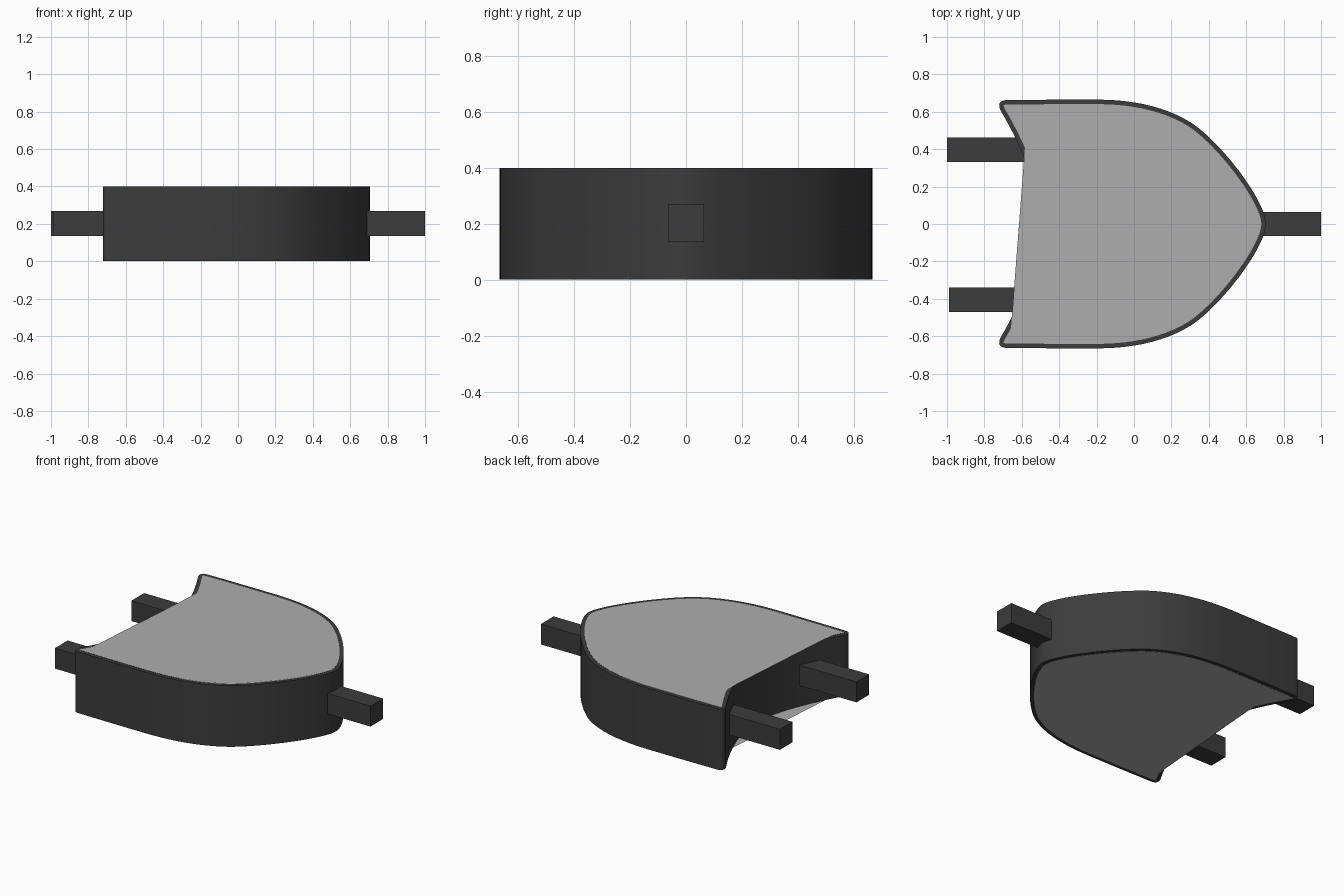
import bpy, bmesh
from mathutils import Vector
from mathutils.geometry import interpolate_bezier

if "Cube" in bpy.data.objects:
    bpy.data.objects.remove(bpy.data.objects["Cube"])

H = 0.4      # body height
RIM = 0.024  # wall thickness


def material(name, v):
    m = bpy.data.materials.new(name)
    m.diffuse_color = (v, v, v, 1)
    m.use_nodes = True
    m.node_tree.nodes["Principled BSDF"].inputs["Base Color"].default_value = m.diffuse_color
    return m


dark, light = material("dark_grey", 0.045), material("light_grey", 0.42)


def make(name, bm, mat, recalc=True):
    if recalc:
        bmesh.ops.recalc_face_normals(bm, faces=bm.faces)
    me = bpy.data.meshes.new(name)
    bm.to_mesh(me)
    bm.free()
    me.materials.append(mat)
    ob = bpy.data.objects.new(name, me)
    bpy.context.collection.objects.link(ob)
    return ob


# Half outline, from the nose round the rear corner to the middle of the concave back
segments = [
    ((.705, 0), (.705, .13), (.45, .453), (.3, .545), 20),
    ((.3, .545), (.17, .625), (0, .665), (-.2, .665), 12),
    ((-.2, .665), (-.35, .665), (-.5, .665), (-.685, .662), 4),
    ((-.685, .662), (-.715, .662), (-.73, .645), (-.715, .61), 7),
    ((-.715, .61), (-.65, .5), (-.5, .22), (-.5, 0), 20),
]
half = []
for a, b, c, d, n in segments:
    half += [p.to_2d() for p in interpolate_bezier(
        *(Vector((*q, 0)) for q in (a, b, c, d)), n)][:-1]
outer = half + [Vector((-.5, 0))] + [Vector((p.x, -p.y)) for p in half[:0:-1]]

# Inward offset of the outline (runs counter-clockwise)
n = len(outer)
inner = []
for i, p in enumerate(outer):
    t = (outer[(i + 1) % n] - outer[i - 1]).normalized()
    inner.append(p + Vector((-t.y, t.x)) * RIM)

# Wall ring
bm = bmesh.new()
top_z, low_z = H - 0.001, 0.001
loops = [[bm.verts.new((p.x, p.y, z)) for p in ring]
         for ring, z in ((outer, low_z), (outer, top_z), (inner, top_z), (inner, low_z))]
for k in range(4):
    a, b = loops[k], loops[(k + 1) % 4]
    for i in range(n):
        j = (i + 1) % n
        bm.faces.new((a[i], a[j], b[j], b[i]))
wall = make("body_wall", bm, dark)
bpy.context.view_layer.objects.active = wall
wall.select_set(True)
bpy.ops.object.shade_smooth_by_angle(angle=0.6)

# Thin covers, whose rear edge cuts straight across the concave back
cover = [p for i, p in enumerate(inner)
         if not (outer[i].x < -.45 and -.54 < p.y < .40)]
for name, z, order in (("top_cover", H, 1), ("bottom_cover", 0, -1)):
    bm = bmesh.new()
    bm.faces.new([bm.verts.new((p.x, p.y, z)) for p in cover[::order]])
    make(name, bm, light, recalc=False)


# Square connector bars
def bar(name, x0, x1, y):
    bm = bmesh.new()
    bmesh.ops.create_cube(bm, size=1)
    for v in bm.verts:
        v.co = ((x0 + x1) / 2 + v.co.x * (x1 - x0), y + v.co.y * .13, .203 + v.co.z * .133)
    make(name, bm, dark)


bar("output_bar", .69, 1, 0)
bar("input_bar_rear", -1, -.57, .397)
bar("input_bar_front", -.99, -.57, -.405)
